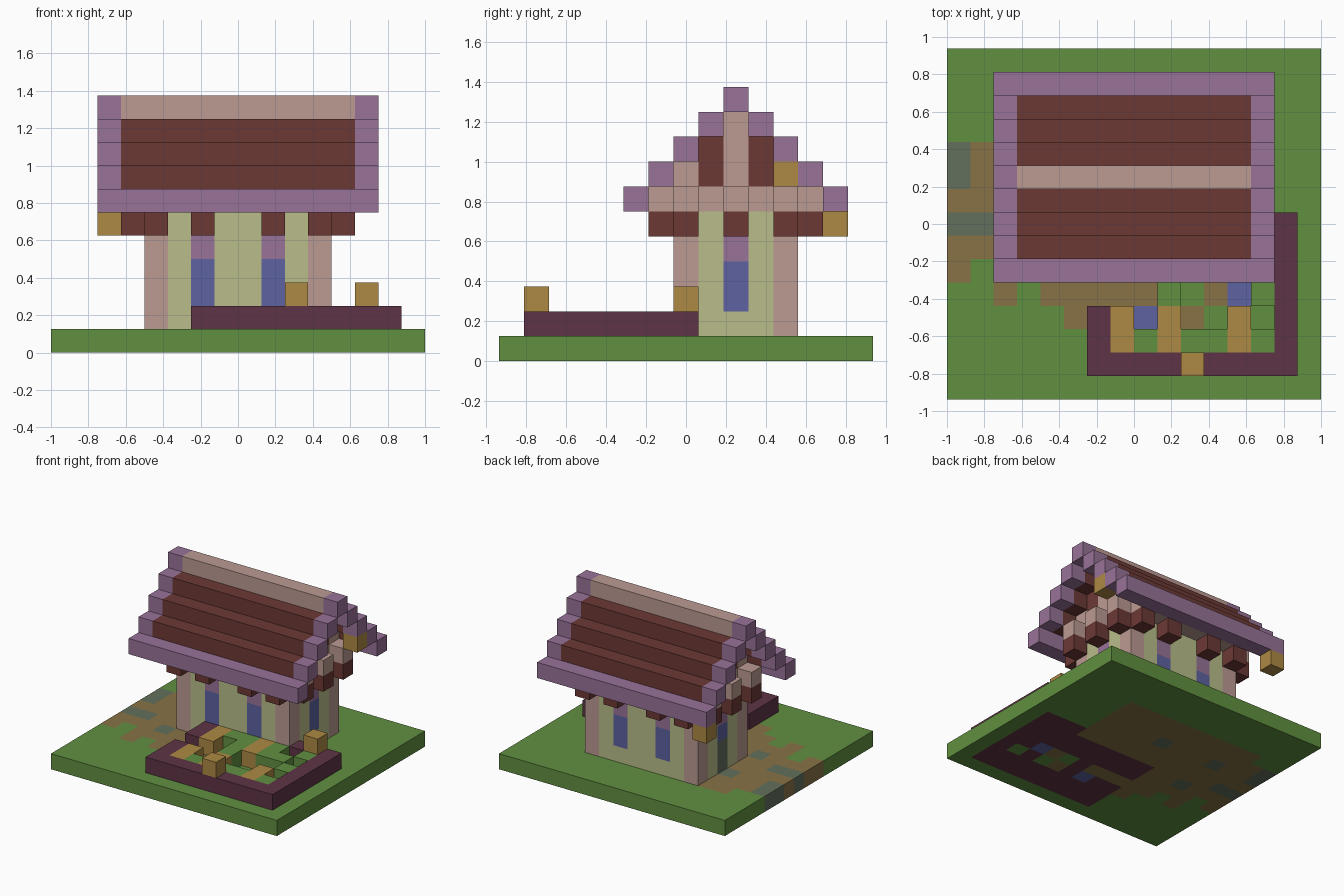
import bpy, bmesh
from itertools import product

cube = bpy.data.objects.get("Cube")
if cube:
    bpy.data.objects.remove(cube)

S = 0.125  # block size


def linear(c):
    c /= 255
    return c / 12.92 if c <= 0.04045 else ((c + 0.055) / 1.055) ** 2.4


COLOURS = {
    "grass_green": (97, 144, 65), "dirt_brown": (136, 114, 70),
    "stone_grey": (98, 112, 92), "plum": (95, 52, 70),
    "glass_blue": (93, 98, 160), "straw_gold": (174, 138, 68),
    "wall_cream": (186, 190, 138), "pale_pink": (188, 155, 147),
    "mauve": (152, 115, 152), "roof_red": (108, 57, 53),
}
MATS = {}
for label, rgb in COLOURS.items():
    m = bpy.data.materials.new(label)
    m.use_nodes = True
    col = [linear(c) for c in rgb] + [1.0]
    m.diffuse_color = col
    m.node_tree.nodes["Principled BSDF"].inputs["Base Color"].default_value = col
    MATS[label] = m

AXES = [(1, 0, 0), (0, 1, 0), (0, 0, 1)]


def part(name, cells):
    """Skin a set of coloured blocks {(i, j, k): colour}, outer faces only."""
    used = sorted(set(cells.values()))
    bm = bmesh.new()
    verts = {}

    def vert(p):
        if p not in verts:
            verts[p] = bm.verts.new((p[0] * S - 1, p[1] * S - 0.9375, p[2] * S))
        return verts[p]

    for cell, colour in cells.items():
        for a, side in product(range(3), (0, 1)):
            near = list(cell)
            near[a] += 2 * side - 1
            if tuple(near) in cells:
                continue
            u, v = AXES[(a + 1) % 3], AXES[(a + 2) % 3]
            base = [cell[n] + side * AXES[a][n] for n in range(3)]
            loop = [(0, 0), (1, 0), (1, 1), (0, 1)]
            if not side:
                loop.reverse()
            face = bm.faces.new([vert(tuple(base[n] + s * u[n] + t * v[n]
                                            for n in range(3))) for s, t in loop])
            face.material_index = used.index(colour)
    mesh = bpy.data.meshes.new(name)
    bm.to_mesh(mesh)
    bm.free()
    for label in used:
        mesh.materials.append(MATS[label])
    bpy.context.collection.objects.link(bpy.data.objects.new(name, mesh))


def block(colour, i, j, k):
    """Blocks filling inclusive ranges; a single number means one block."""
    spans = [range(r[0], r[1] + 1) if isinstance(r, tuple) else (r,) for r in (i, j, k)]
    return {c: colour for c in product(*spans)}


def tiles(rows, key, i0, j_top, k):
    """Blocks laid out from a small tile map, back row first."""
    return {(i0 + i, j_top - r, k): key[ch] for r, row in enumerate(rows)
            for i, ch in enumerate(row) if ch in key}


# Ground slab with path, stones, soil and ponds
KEY = {".": "grass_green", "b": "dirt_brown", "g": "stone_grey",
       "p": "plum", "w": "glass_blue"}
lawn = block("grass_green", (0, 15), (0, 14), 0)
lawn.update(tiles([
    "..bbbbbbbbbb....",
    "gbbbbbbbbbbb....",
    "gbbgbbbgbbbb....",
    "bbbbbbbbbbbb....",
    "ggbbbbbbbbbbppp.",
    "bbbgbbppppppppp.",
    "b.bbbbppppppppp.",
    "..b.bbbbbp.bwpp.",
    ".....bppwpb.p.p.",
    "......ppppppppp.",
    "......ppppppppp."], KEY, 0, 11, 0))
part("ground", lawn)

# Garden border and crops
garden = ["......ppp",
          "pyccyc.cp",
          "py.cycc.p",
          "...c...cp",
          "py.y..y.p",
          "pycyccycp",
          "ppppppppp"]
part("garden_border", tiles(garden, {"p": "plum"}, 6, 7, 1))
part("crops", tiles(garden, {"c": "grass_green", "y": "straw_gold"}, 6, 7, 1))

# Lanterns
for name, at in {"front_border_lantern": (10, 1, 2), "side_border_lantern": (13, 7, 2),
                 "eave_lantern": (2, 13, 5), "gable_lantern": (13, 11, 7)}.items():
    part(name, block("straw_gold", *at))

# House body: cream walls, pink corner posts, windows and a door
house = block("wall_cream", (4, 11), (7, 11), (1, 5))
for i, j in product((4, 11), (7, 11)):
    house.update(block("pale_pink", i, j, (1, 5)))
openings = [(i, j) for i in (6, 9) for j in (7, 11)] + [(4, 9), (11, 9)]
for i, j in openings:
    house.update(block("glass_blue", i, j, (2, 3)))
    house.update(block("mauve", i, j, 4))
house.update(block("stone_grey", 4, 9, (1, 2)))
part("house_walls", house)

# Stepped gable with dark shutters
gable = block("pale_pink", (4, 11), (6, 12), 6)
for k, half in ((7, 2), (8, 1), (9, 0)):
    gable.update(block("pale_pink", (4, 11), (9 - half, 9 + half), k))
for i, j in product((4, 11), (8, 10)):
    gable.update(block("roof_red", i, j, (7, 8)))
part("gable", gable)

# Beam ends and the brackets below them
beams, brackets = {}, {}
for i, j in product((3, 12), (7, 9, 11)):
    beams.update(block("pale_pink", i, j, 6))
    brackets.update(block("roof_red", i, j, 5))
for i, j in product((4, 6, 9, 11), (6, 12)):
    brackets.update(block("roof_red", i, j, 5))
part("beam_ends", beams)
part("brackets", brackets)

# Stepped roof: mauve eaves and ends, red courses, pink ridge
for step in range(5):
    inner = ("mauve", "roof_red", "roof_red", "roof_red", "pale_pink")[step]
    course = {}
    for j in {5 + step, 13 - step}:
        course.update(block("mauve", (2, 13), j, 6 + step))
        course.update(block(inner, (3, 12), j, 6 + step))
    part("roof_ridge" if step == 4 else f"roof_course_{step + 1}", course)
